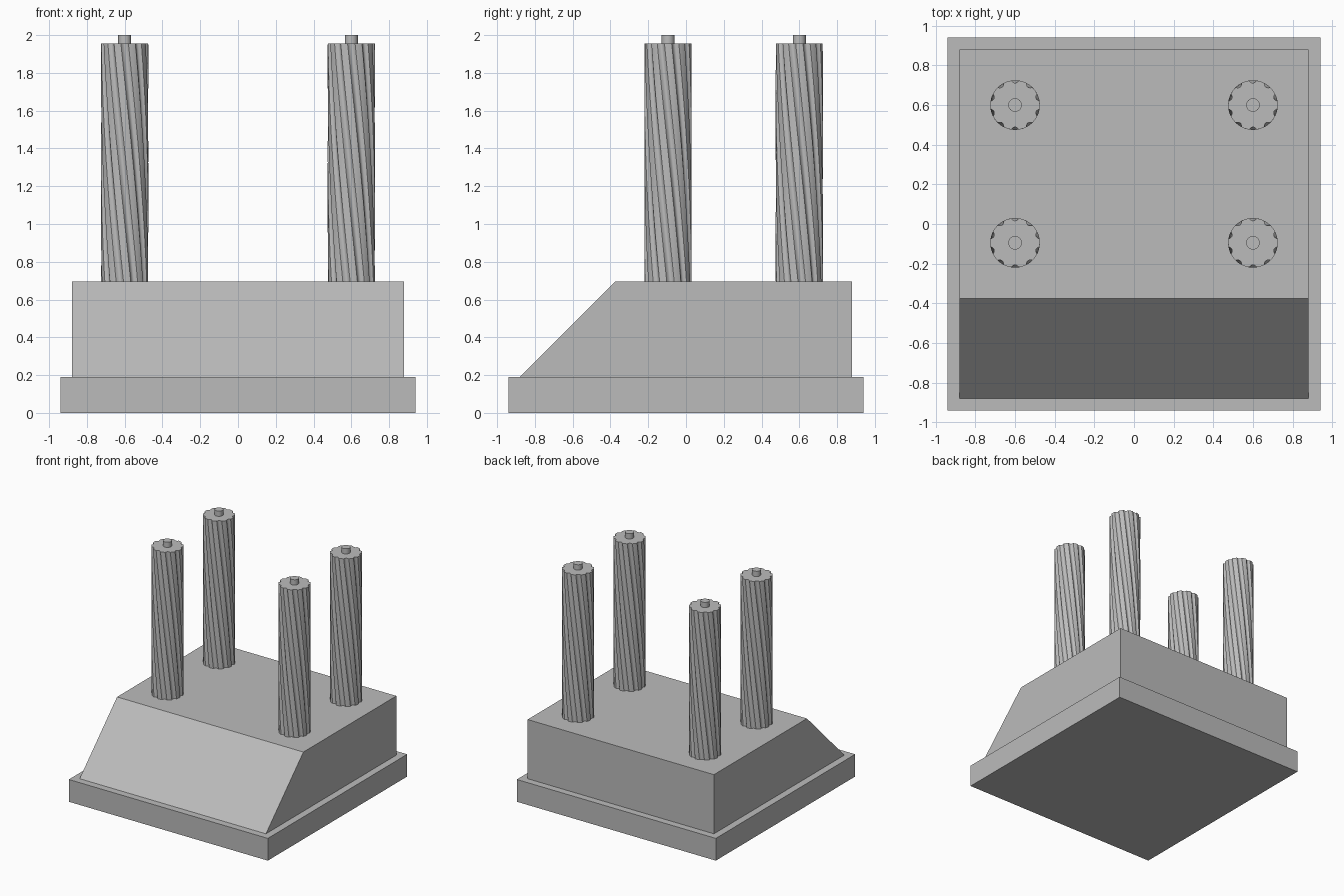
import bpy, bmesh
from math import cos, sin, pi, radians

cube = bpy.data.objects.get("Cube")
if cube:
    bpy.data.objects.remove(cube)

stone = bpy.data.materials.new("grey stone")
stone.use_nodes = True
GREY = (0.5, 0.5, 0.5, 1)
stone.diffuse_color = GREY
stone.node_tree.nodes["Principled BSDF"].inputs["Base Color"].default_value = GREY


def loft(name, rings, smooth=False):
    """Skin a stack of equal-length rings and cap both ends."""
    bm = bmesh.new()
    loops = [[bm.verts.new(p) for p in ring] for ring in rings]
    n = len(loops[0])
    for low, high in zip(loops, loops[1:]):
        for i in range(n):
            j = (i + 1) % n
            bm.faces.new((low[i], low[j], high[j], high[i]))
    bm.faces.new(loops[0][::-1])
    bm.faces.new(loops[-1])
    bmesh.ops.recalc_face_normals(bm, faces=bm.faces)
    mesh = bpy.data.meshes.new(name)
    bm.to_mesh(mesh)
    bm.free()
    mesh.materials.append(stone)
    obj = bpy.data.objects.new(name, mesh)
    bpy.context.collection.objects.link(obj)
    if smooth:
        bpy.ops.object.select_all(action="DESELECT")
        obj.select_set(True)
        bpy.context.view_layer.objects.active = obj
        bpy.ops.object.shade_smooth_by_angle(angle=radians(30))
    return obj


def rect(x, front, back, z):
    return [(-x, front, z), (x, front, z), (x, back, z), (-x, back, z)]


def circle(cx, cy, r, z, n=32):
    return [(cx + r * cos(2 * pi * i / n), cy + r * sin(2 * pi * i / n), z)
            for i in range(n)]


# Fluted section: shallow rounded grooves between arcs of the shaft
R, FLUTES, TWIST = 0.125, 10, radians(-60)
HALF_WIDTH, DEPTH = 0.16, 0.014


def fluted_ring(cx, cy, z, turn):
    pitch = 2 * pi / FLUTES
    ring = []
    for k in range(FLUTES):
        centre = pi / 2 + k * pitch + turn
        section = [(HALF_WIDTH * s / 3, DEPTH * (1 - (s / 3) ** 2))
                   for s in range(-3, 4)]
        land = pitch - 2 * HALF_WIDTH
        section += [(HALF_WIDTH + land * s / 3, 0) for s in (1, 2)]
        for a, d in section:
            ring.append((cx + (R - d) * cos(centre + a),
                         cy + (R - d) * sin(centre + a), z))
    return ring


# Plinth and body with a sloping front
loft("base_plinth", [rect(0.94, -0.94, 0.94, 0), rect(0.94, -0.94, 0.94, 0.19)])
BODY_TOP = 0.695
loft("sloped_body", [rect(0.88, -0.88, 0.88, 0.19),
                     rect(0.88, -0.375, 0.88, BODY_TOP)])

# Four twisted columns, each with a pin on top
COLUMN_TOP, STEPS = 1.955, 24
for side, x in (("left", 0.6), ("right", -0.6)):
    for place, y in (("front", -0.095), ("back", 0.6)):
        rings = []
        for s in range(STEPS + 1):
            t = s / STEPS
            z = BODY_TOP + (COLUMN_TOP - BODY_TOP) * t
            rings.append(fluted_ring(x, y, z, TWIST * (t - 1)))
        loft(f"{place}_{side}_column", rings, smooth=True)
        loft(f"{place}_{side}_pin", [circle(x, y, 0.034, COLUMN_TOP),
                                     circle(x, y, 0.034, 2)], smooth=True)
